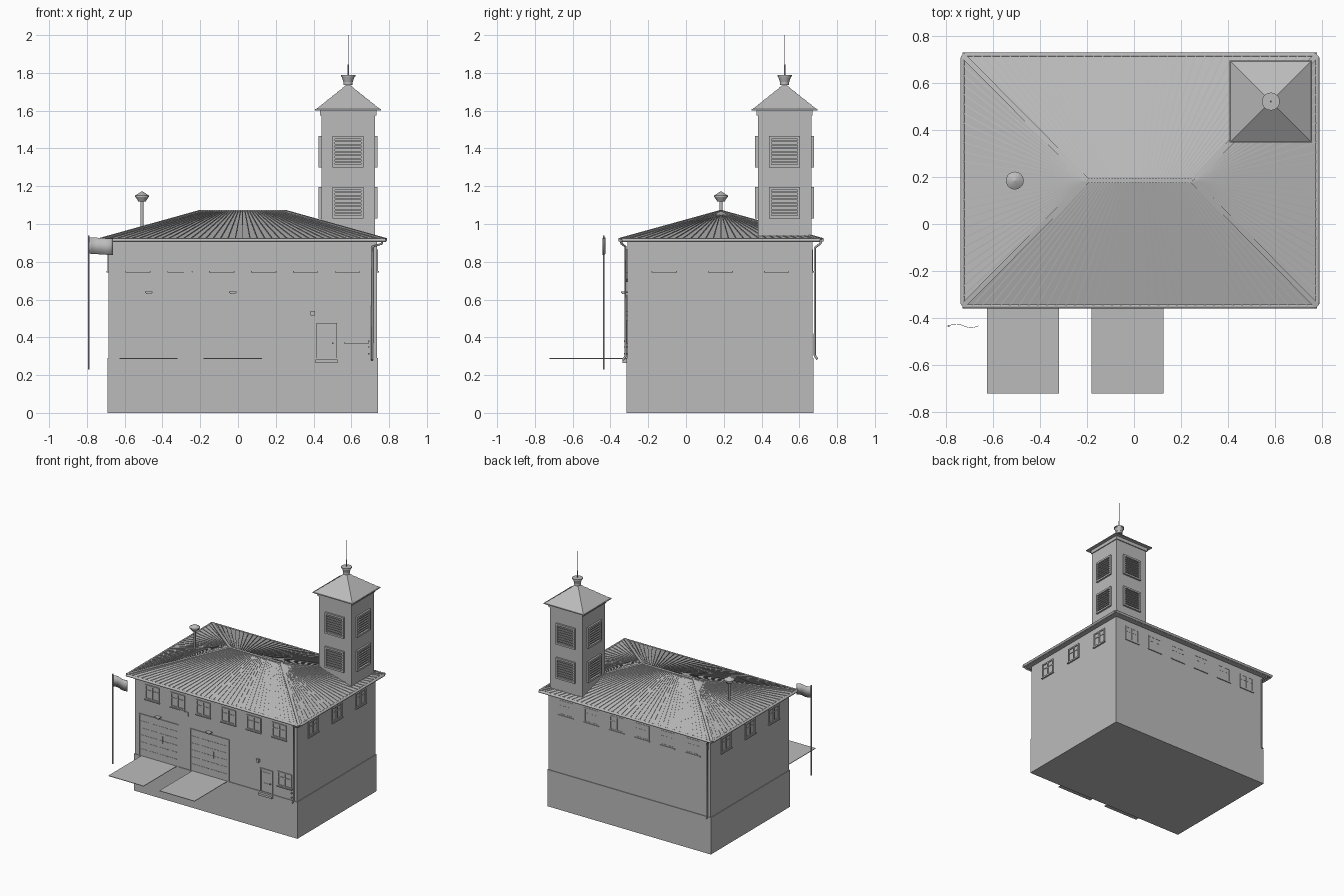
import bpy, bmesh
from math import radians, pi, sin
from mathutils import Matrix, Vector

if "Cube" in bpy.data.objects:
    bpy.data.objects.remove(bpy.data.objects["Cube"])

GREY = bpy.data.materials.new("plain_grey")
GREY.use_nodes = True
GREY.diffuse_color = (0.5, 0.5, 0.5, 1)
GREY.node_tree.nodes["Principled BSDF"].inputs["Base Color"].default_value = (0.5, 0.5, 0.5, 1)


def finish(name, bm, smooth=False):
    bmesh.ops.recalc_face_normals(bm, faces=bm.faces)
    me = bpy.data.meshes.new(name)
    bm.to_mesh(me)
    bm.free()
    me.materials.append(GREY)
    ob = bpy.data.objects.new(name, me)
    bpy.context.collection.objects.link(ob)
    if smooth:
        bpy.ops.object.select_all(action='DESELECT')
        ob.select_set(True)
        bpy.context.view_layer.objects.active = ob
        bpy.ops.object.shade_smooth_by_angle(angle=radians(35))
    return ob


def boxes(name, items, mat=Matrix()):
    """Boxes given as (u0, u1, out0, out1, z0, z1) on a wall whose outside is local -y."""
    bm = bmesh.new()
    for u0, u1, d0, d1, z0, z1 in items:
        m = Matrix.Translation(((u0 + u1) / 2, -(d0 + d1) / 2, (z0 + z1) / 2))
        m = mat @ m @ Matrix.Diagonal((u1 - u0, d1 - d0, z1 - z0, 1))
        bmesh.ops.create_cube(bm, size=1, matrix=m)
    return finish(name, bm)


def bars(name, pairs, w, h):
    """Square bars running from point to point."""
    bm = bmesh.new()
    for p, q in pairs:
        p, q = Vector(p), Vector(q)
        rot = (q - p).to_track_quat('X', 'Z').to_matrix().to_4x4()
        m = Matrix.Translation((p + q) / 2) @ rot @ Matrix.Diagonal(((q - p).length, w, h, 1))
        bmesh.ops.create_cube(bm, size=1, matrix=m)
    return finish(name, bm)


def stack(name, x, y, rings, seg=20, turn=0.0, smooth=True):
    """Stacked cone sections from (z0, z1, r0, r1) rows."""
    bm = bmesh.new()
    for z0, z1, r0, r1 in rings:
        m = Matrix.Translation((x, y, (z0 + z1) / 2)) @ Matrix.Rotation(turn, 4, 'Z')
        bmesh.ops.create_cone(bm, cap_ends=True, segments=seg, radius1=r0, radius2=r1,
                              depth=z1 - z0, matrix=m)
    return finish(name, bm, smooth)


def tube(name, pts, r):
    cu = bpy.data.curves.new(name, 'CURVE')
    cu.dimensions = '3D'
    cu.bevel_depth = r
    cu.bevel_resolution = 2
    cu.use_fill_caps = True
    sp = cu.splines.new('POLY')
    sp.points.add(len(pts) - 1)
    for pt, co in zip(sp.points, pts):
        pt.co = (*co, 1)
    cu.materials.append(GREY)
    ob = bpy.data.objects.new(name, cu)
    bpy.context.collection.objects.link(ob)


def wall(x, y, deg):
    return Matrix.Translation((x, y, 0)) @ Matrix.Rotation(radians(deg), 4, 'Z')


def frame(u, z0, z1, w, t, d):
    """Four rails round an opening."""
    a, b = u - w / 2, u + w / 2
    return [(a, a + t, 0, d, z0, z1), (b - t, b, 0, d, z0, z1),
            (a, b, 0, d, z0, z0 + t), (a, b, 0, d, z1 - t, z1)]


def window(name, mat, u, z0, z1, w=0.125, d=0.007):
    parts = frame(u, z0, z1, w, 0.01, d)
    parts += [(u - 0.005, u + 0.005, 0, d, z0, z1),
              (u - w / 2, u + w / 2, 0, d * 0.6, z1 - 0.045, z1 - 0.04),
              (u - w / 2 - 0.004, u + w / 2 + 0.004, 0, d + 0.005, z0 - 0.007, z0)]
    boxes(name, parts, mat)


# Main walls and foundation
X0, X1, Y0, Y1 = -0.685, 0.735, -0.31, 0.67
front, right = wall(0, Y0, 0), wall(X1, 0, 90)
back, left = wall(0, Y1, 180), wall(X0, 0, -90)
boxes("main_walls", [(X0, X1, -Y1, -Y0, 0.28, 0.915)])
boxes("foundation", [(X0 - 0.005, X1 + 0.005, -Y1 - 0.005, -Y0 + 0.005, 0, 0.29)])

# Upper windows
for i in range(6):
    x = -0.53 + i * 0.222
    window("front_window", front, x, 0.75, 0.865)
    window("back_window", back, -x, 0.75, 0.865, d=0.002)
for y in (-0.115, 0.182, 0.48):
    window("right_window", right, y, 0.75, 0.865)
    window("left_window", left, -y, 0.75, 0.865)
window("ground_floor_window", front, 0.627, 0.375, 0.49)

# Vehicle doors with panel rails, lamps and ramps
for x in (-0.473, -0.028):
    panels = [(x - 0.17, x + 0.17, 0, 0.002, 0.29, 0.62)]
    panels += [(x - 0.172, x - 0.166, 0, 0.006, 0.29, 0.622), (x + 0.166, x + 0.172, 0, 0.006, 0.29, 0.622),
               (x - 0.172, x + 0.172, 0, 0.006, 0.616, 0.622)]
    for row in range(1, 6):
        z = 0.29 + row * 0.055
        panels += [(x - 0.16 + c * 0.082, x - 0.09 + c * 0.082, 0, 0.004, z - 0.002, z + 0.002)
                   for c in range(4)]
    panels.append((x + 0.03, x + 0.036, 0, 0.008, 0.44, 0.49))
    boxes("vehicle_door", panels, front)
    boxes("door_lamp", [(x - 0.02, x + 0.02, 0, 0.033, 0.636, 0.643),
                        (x - 0.014, x + 0.014, 0.01, 0.028, 0.63, 0.637)], front)
    boxes("ramp", [(x - 0.154, x + 0.154, 0, 0.413, 0.286, 0.29)], front)

# Entrance door, step and wall fittings
boxes("entrance_door", frame(0.47, 0.285, 0.475, 0.11, 0.01, 0.008)
      + [(0.42, 0.52, 0, 0.003, 0.285, 0.47), (0.44, 0.5, 0, 0.006, 0.39, 0.45),
         (0.44, 0.5, 0, 0.006, 0.31, 0.365), (0.498, 0.506, 0, 0.014, 0.364, 0.372)], front)
boxes("entrance_step", [(0.41, 0.528, 0, 0.025, 0.265, 0.282)], front)
boxes("alarm_box", [(0.383, 0.408, 0, 0.015, 0.515, 0.54)], front)
boxes("pipe_clips", [(0.688, 0.696, 0, 0.018, z, z + 0.007) for z in (0.31, 0.345, 0.375)], front)
bm = bmesh.new()
shield = [(-0.035, 0.742), (0.035, 0.742), (0.035, 0.71), (0.018, 0.692), (-0.018, 0.692), (-0.035, 0.71)]
face = bm.faces.new([bm.verts.new((u - 0.25, Y0, z)) for u, z in shield])
ext = bmesh.ops.extrude_face_region(bm, geom=[face])
bmesh.ops.translate(bm, vec=(0, -0.006, 0), verts=[v for v in ext["geom"] if isinstance(v, bmesh.types.BMVert)])
finish("wall_plaque", bm)

# Hipped roof
EX0, EX1, EY0, EY1, EZ = -0.73, 0.78, -0.35, 0.72, 0.92
RX0, RX1, RY, RZ = -0.2, 0.25, 0.185, 1.068
corners = [(EX0, EY0), (EX1, EY0), (EX1, EY1), (EX0, EY1)]
bm = bmesh.new()
low = [bm.verts.new((x, y, EZ - 0.012)) for x, y in corners]
eave = [bm.verts.new((x, y, EZ)) for x, y in corners]
ra, rb = bm.verts.new((RX0, RY, RZ)), bm.verts.new((RX1, RY, RZ))
bm.faces.new(low)
for i in range(4):
    j = (i + 1) % 4
    bm.faces.new((low[i], low[j], eave[j], eave[i]))
bm.faces.new((eave[0], eave[1], rb, ra))
bm.faces.new((eave[1], eave[2], rb))
bm.faces.new((eave[2], eave[3], ra, rb))
bm.faces.new((eave[3], eave[0], ra))
finish("hipped_roof", bm)

# Roof seams fanning from the ridge, then hip and ridge caps
seams = []
for k in range(1, 38):
    t = k / 38
    for y in (EY0, EY1):
        seams.append(((RX0 + (RX1 - RX0) * t, RY, RZ), (EX0 + (EX1 - EX0) * t, y, EZ)))
for k in range(1, 26):
    y = EY0 + (EY1 - EY0) * k / 26
    seams += [((RX0, RY, RZ), (EX0, y, EZ)), ((RX1, RY, RZ), (EX1, y, EZ))]
bars("roof_seams", seams, 0.005, 0.006)
ridge = [((RX0, RY, RZ), (RX1, RY, RZ))]
hips = [((RX0 if x < 0 else RX1, RY, RZ), (x, y, EZ)) for x, y in corners]
bars("hip_and_ridge_caps", ridge + hips, 0.022, 0.01)

# Gutters and downpipes
for y in (EY0, EY1):
    tube("long_gutter", [(EX0, y, 0.915), (EX1, y, 0.915)], 0.01)
for x in (EX0, EX1):
    tube("short_gutter", [(x, EY0 + 0.01, 0.915), (x, EY1 - 0.01, 0.915)], 0.01)
tube("front_downpipe", [(0.765, -0.345, 0.91), (0.76, -0.34, 0.895), (0.712, -0.32, 0.88),
                        (0.71, -0.32, 0.3), (0.71, -0.335, 0.28)], 0.006)
tube("back_downpipe", [(-0.69, 0.715, 0.91), (-0.69, 0.71, 0.895), (-0.665, 0.682, 0.875),
                       (-0.665, 0.682, 0.305), (-0.665, 0.695, 0.283)], 0.006)

# Tower with cornice and louvred openings
TX, TY, TH = 0.583, 0.522, 0.142
boxes("tower", [(TX - TH, TX + TH, -TY - TH, -TY + TH, 0.925, 1.605)])
boxes("tower_cornice", [(TX - TH - 0.007, TX + TH + 0.007, -TY - TH - 0.007, -TY + TH + 0.007, 1.575, 1.605)])
for deg in (0, 90, 180, 270):
    side = Matrix.Translation((TX, TY, 0)) @ Matrix.Rotation(radians(deg), 4, 'Z') @ Matrix.Translation((0, -TH, 0))
    for z in (1.03, 1.3):
        boxes("louvre_frame", frame(0, z, z + 0.165, 0.165, 0.014, 0.014), side)
        bars("louvre_slats", [(side @ Vector((-0.07, -0.004, z + 0.028 + k * 0.0185)),
                               side @ Vector((0.07, -0.004, z + 0.028 + k * 0.0185))) for k in range(7)],
             0.012, 0.008)

# Tower roof in overlapping shingle courses
rows, R2 = 6, 2 ** 0.5
courses = [(1.602, 1.608, 0.175 * R2, 0.175 * R2)]
for k in range(rows):
    a, b = 1 - k / rows, 1 - (k + 1) / rows
    courses.append((1.606 + 0.137 * (1 - a), 1.606 + 0.137 * (1 - b),
                    (0.172 * a + 0.002) * R2, (0.172 * b - 0.003 * (k < rows - 1) + 0.001) * R2))
stack("tower_roof", TX, TY, courses, seg=4, turn=pi / 4, smooth=False)
stack("tower_finial", TX, TY, [(1.735, 1.752, 0.024, 0.024), (1.752, 1.78, 0.025, 0.034),
                               (1.78, 1.79, 0.038, 0.038)])
stack("aerial", TX, TY, [(1.785, 1.845, 0.004, 0.004), (1.84, 2.0, 0.0018, 0.0018)], seg=8)

# Roof vent
stack("roof_vent", -0.508, RY, [(0.98, 1.125, 0.008, 0.008), (1.12, 1.142, 0.02, 0.034),
                                (1.142, 1.15, 0.038, 0.038), (1.15, 1.172, 0.037, 0.003)])

# Flagpole and waving flag
stack("flagpole", -0.79, -0.435, [(0.23, 0.94, 0.0045, 0.0045)], seg=10)
bm = bmesh.new()
cols = []
for k in range(13):
    t = k / 12
    x, y, dz = -0.788 + 0.125 * t, -0.435 + 0.008 * sin(t * 2 * pi), -0.008 * t
    cols.append([bm.verts.new((x, y, z + dz)) for z in (0.843, 0.93)])
for a, b in zip(cols, cols[1:]):
    bm.faces.new((a[0], b[0], b[1], a[1]))
flag = finish("flag", bm, True)
flag.modifiers.new("thickness", 'SOLIDIFY').thickness = 0.002
